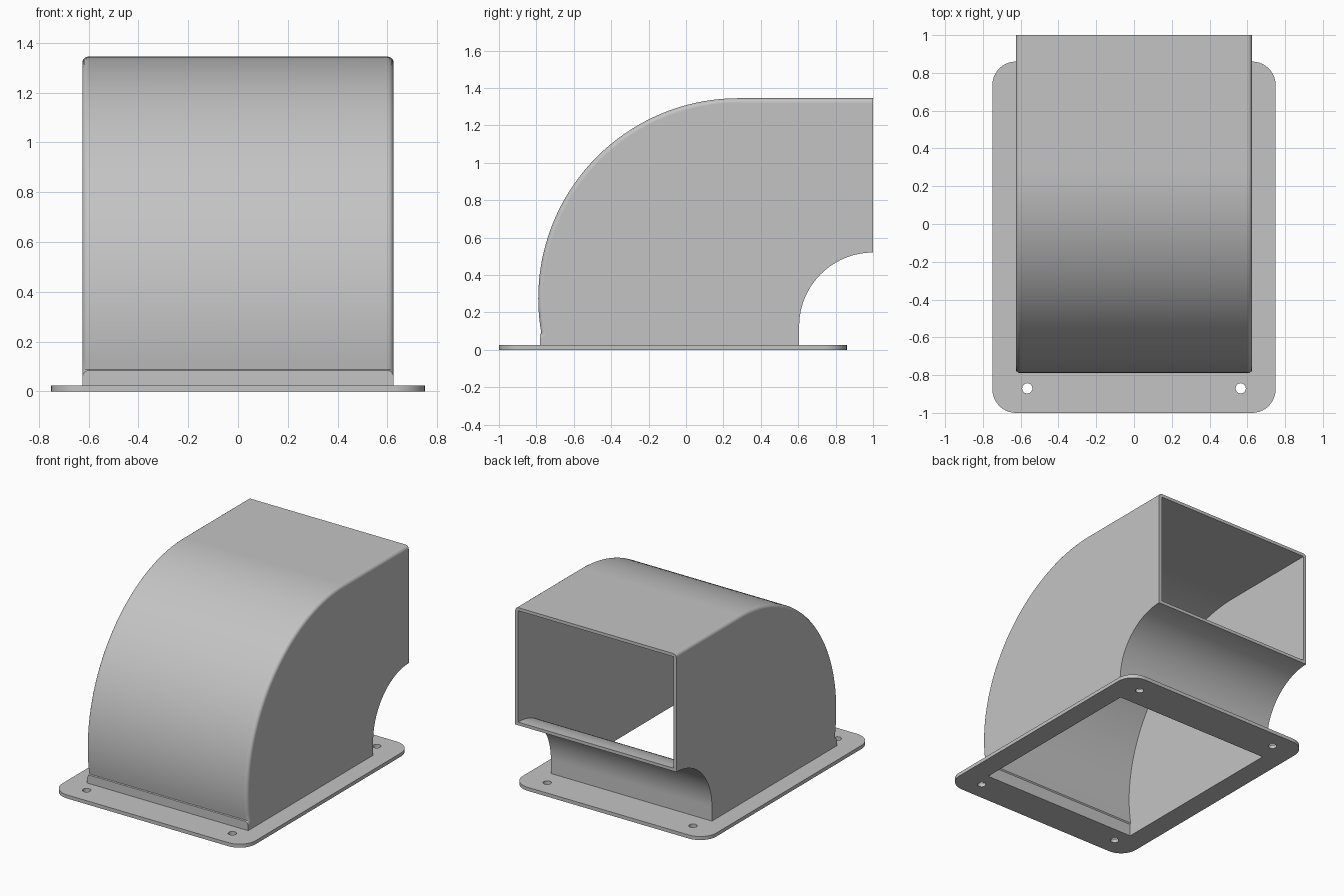
import bpy, bmesh
from math import cos, sin, pi, radians
from mathutils import Vector

if "Cube" in bpy.data.objects:
    bpy.data.objects.remove(bpy.data.objects["Cube"])

grey = bpy.data.materials.new("light_grey")
grey.use_nodes = True
colour = (0.55, 0.55, 0.55, 1)
grey.diffuse_color = colour
grey.node_tree.nodes["Principled BSDF"].inputs["Base Color"].default_value = colour

WALL = 0.022
HALF_W = 0.625
PLATE = 0.025


def arc(cx, cy, r, start, end, n):
    """Points on a circular arc, angles in degrees."""
    angles = [radians(start + (end - start) * i / n) for i in range(n + 1)]
    return [(cx + r * cos(a), cy + r * sin(a)) for a in angles]


def prism(name, points, start, end, axis, round_test=None, radius=0.0):
    """Extrude a closed outline along x or z, optionally rounding chosen edges."""
    bm = bmesh.new()
    place = (lambda p: (start, *p)) if axis == "x" else (lambda p: (*p, start))
    face = bm.faces.new([bm.verts.new(place(p)) for p in points])
    step = end - start
    move = Vector((step, 0, 0)) if axis == "x" else Vector((0, 0, step))
    grown = bmesh.ops.extrude_face_region(bm, geom=[face], use_keep_orig=True)
    verts = [g for g in grown["geom"] if isinstance(g, bmesh.types.BMVert)]
    bmesh.ops.translate(bm, verts=verts, vec=move)
    bmesh.ops.recalc_face_normals(bm, faces=bm.faces[:])
    if round_test:
        edges = [e for e in bm.edges if round_test(e)]
        bmesh.ops.bevel(bm, geom=edges, offset=radius, segments=4,
                        profile=0.5, affect="EDGES")
    mesh = bpy.data.meshes.new(name)
    bm.to_mesh(mesh)
    bm.free()
    obj = bpy.data.objects.new(name, mesh)
    bpy.context.collection.objects.link(obj)
    mesh.materials.append(grey)
    return obj


def cut(obj, cutters):
    """Subtract every cutter and bake the result."""
    for c in cutters:
        mod = obj.modifiers.new("cut", "BOOLEAN")
        mod.operation, mod.solver, mod.object = "DIFFERENCE", "EXACT", c
    bpy.context.view_layer.update()
    baked = obj.evaluated_get(bpy.context.evaluated_depsgraph_get())
    mesh = bpy.data.meshes.new_from_object(baked)
    obj.modifiers.clear()
    obj.data = mesh
    for c in cutters:
        bpy.data.objects.remove(c)


def finish(obj):
    bpy.ops.object.select_all(action="DESELECT")
    obj.select_set(True)
    bpy.context.view_layer.objects.active = obj
    bpy.ops.object.shade_smooth_by_angle(angle=radians(35))
    mod = obj.modifiers.new("even_shading", "WEIGHTED_NORMAL")
    mod.keep_sharp = True


def duct_profile(inset, low, back):
    """Side outline of the elbow: outer bend, outlet, inner bend."""
    outer = arc(0.28, 0.275, 1.07 - inset, 190, 90, 40)
    inner = arc(1.0, 0.125, 0.395 + inset, 90, 180, 24)
    points = [(-0.78 + inset, low), (-0.78 + inset, 0.085)] + outer
    points += [(back, 1.345 - inset)]
    if back > 1:
        points += [(back, 0.52 + inset)]
    return points + inner + [(0.605 - inset, low)]


def outer_rim(edge):
    """Lengthwise side edges of the outer bend and roof."""
    a, b = (v.co for v in edge.verts)
    if abs(a.x - b.x) > 0.01 or min(a.z, b.z) < 0.084:
        return False
    on_roof = min(a.z, b.z) > 1.34
    on_bend = max(a.y, b.y) < 0.3
    return on_roof or on_bend


# Hollow elbow duct
duct = prism("elbow_duct", duct_profile(0, PLATE, 1.0),
             -HALF_W, HALF_W, "x", outer_rim, 0.025)
inside = HALF_W - WALL
cut(duct, [prism("duct_void", duct_profile(WALL, -0.1, 1.1), -inside, inside, "x")])
finish(duct)

# Mounting flange with rounded corners
r, hx, front, rear = 0.125, 0.75, -1.0, 0.86
outline = []
for i, (x, y) in enumerate([(hx - r, rear - r), (r - hx, rear - r),
                            (r - hx, front + r), (hx - r, front + r)]):
    outline += arc(x, y, r, i * 90, i * 90 + 90, 10)
flange = prism("mounting_flange", outline, 0, PLATE, "z")

# Duct opening and four screw holes
y0, y1 = -0.78 + WALL, 0.605 - WALL
opening = [(-inside, y0), (inside, y0), (inside, y1), (-inside, y1)]
cutters = [prism("opening_void", opening, -0.1, 0.1, "z")]
for x in (-0.565, 0.565):
    for y in (-0.87, 0.73):
        ring = arc(x, y, 0.027, 0, 360, 24)[:-1]
        cutters.append(prism("screw_hole_void", ring, -0.1, 0.1, "z"))
cut(flange, cutters)
finish(flange)
